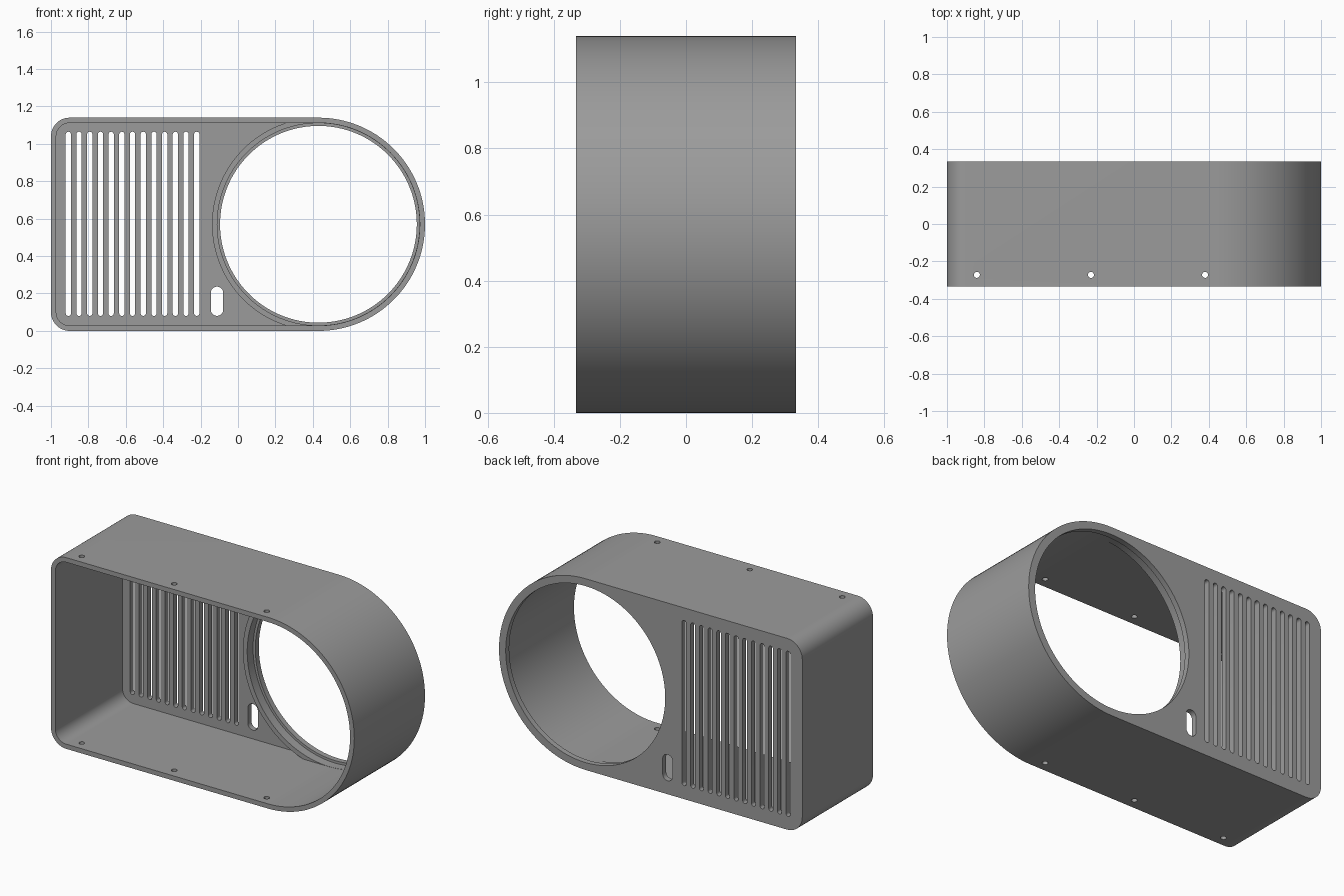
import bpy, bmesh, math

if "Cube" in bpy.data.objects:
    bpy.data.objects.remove(bpy.data.objects["Cube"])

DEPTH = 0.333            # half depth
R = 0.57                 # outer radius of the round end
CX, CZ = 0.43, 0.57      # centre of the round end
WALL, PLATE = 0.028, 0.033
BORE = R - WALL

grey = bpy.data.materials.new("mid grey")
grey.diffuse_color = (0.33, 0.33, 0.33, 1)
grey.use_nodes = True
grey.node_tree.nodes["Principled BSDF"].inputs["Base Color"].default_value = grey.diffuse_color


def arc(cx, cz, r, a0, a1, n):
    """Points on an arc, angles in degrees, both ends included."""
    return [(cx + r * math.cos(math.radians(a0 + (a1 - a0) * i / n)),
             cz + r * math.sin(math.radians(a0 + (a1 - a0) * i / n)))
            for i in range(n + 1)]


def circle(r, n=128):
    return arc(CX, CZ, r, 0, 360, n)[:-1]


def body_outline(inset):
    """Rounded box on the left running into a half circle on the right."""
    r = 0.1 - inset
    return (arc(CX, CZ, R - inset, -90, 90, 64)
            + arc(-0.9, 2 * R - 0.1, r, 90, 180, 12)
            + arc(-0.9, 0.1, r, 180, 270, 12))


def slot_outline(x, z0, z1, w):
    r = w / 2
    return arc(x, z1 - r, r, 0, 180, 10) + arc(x, z0 + r, r, 180, 360, 10)


def prism(bm, pts, y0, y1):
    base = bm.faces.new([bm.verts.new((x, y0, z)) for x, z in pts])
    ext = bmesh.ops.extrude_face_region(bm, geom=[base])["geom"]
    top = [v for v in ext if isinstance(v, bmesh.types.BMVert)]
    bmesh.ops.translate(bm, verts=top, vec=(0, y1 - y0, 0))


def finish(bm, name):
    bmesh.ops.recalc_face_normals(bm, faces=bm.faces[:])
    me = bpy.data.meshes.new(name)
    bm.to_mesh(me)
    bm.free()
    me.materials.append(grey)
    ob = bpy.data.objects.new(name, me)
    bpy.context.collection.objects.link(ob)
    return ob


def select(ob):
    bpy.ops.object.select_all(action='DESELECT')
    ob.select_set(True)
    bpy.context.view_layer.objects.active = ob


def cut(ob, cutter):
    mod = ob.modifiers.new("cut", 'BOOLEAN')
    mod.operation, mod.solver, mod.object = 'DIFFERENCE', 'EXACT', cutter
    select(ob)
    bpy.ops.object.modifier_apply(modifier=mod.name)
    bpy.data.objects.remove(cutter)


def smooth(ob):
    select(ob)
    bpy.ops.object.shade_smooth_by_angle(angle=math.radians(30))


# Housing: solid body
bm = bmesh.new()
prism(bm, body_outline(0), -DEPTH, DEPTH)
housing = finish(bm, "housing")

# Cavity open to the front
bm = bmesh.new()
prism(bm, body_outline(WALL), -DEPTH - 0.1, DEPTH - PLATE)
cut(housing, finish(bm, "cavity_cutter"))

# Back plate openings: large round hole, vent slots, cable slot
bm = bmesh.new()
y0, y1 = DEPTH - PLATE - 0.1, DEPTH + 0.1
prism(bm, circle(0.526), y0, y1)
for i in range(13):
    prism(bm, slot_outline(-0.907 + i * 0.0572, 0.08, 1.065, 0.028), y0, y1)
prism(bm, slot_outline(-0.112, 0.08, 0.237, 0.066), y0, y1)
cut(housing, finish(bm, "opening_cutter"))

# Screw holes through the top and bottom walls
bm = bmesh.new()
for x in (-0.84, -0.23, 0.38):
    screw = bmesh.ops.create_cone(bm, cap_ends=True, segments=24,
                                  radius1=0.016, radius2=0.016, depth=2)
    bmesh.ops.translate(bm, verts=screw["verts"], vec=(x, -0.272, CZ))
cut(housing, finish(bm, "screw_cutter"))
smooth(housing)

# Raised collar around the round hole, inside the plate
bm = bmesh.new()
prism(bm, circle(R - 0.001), DEPTH - PLATE - 0.055, DEPTH - 0.01)
collar = finish(bm, "hole_collar")
bm = bmesh.new()
prism(bm, circle(BORE - 0.001), DEPTH - PLATE - 0.2, DEPTH + 0.1)
cut(collar, finish(bm, "collar_cutter"))
smooth(collar)
